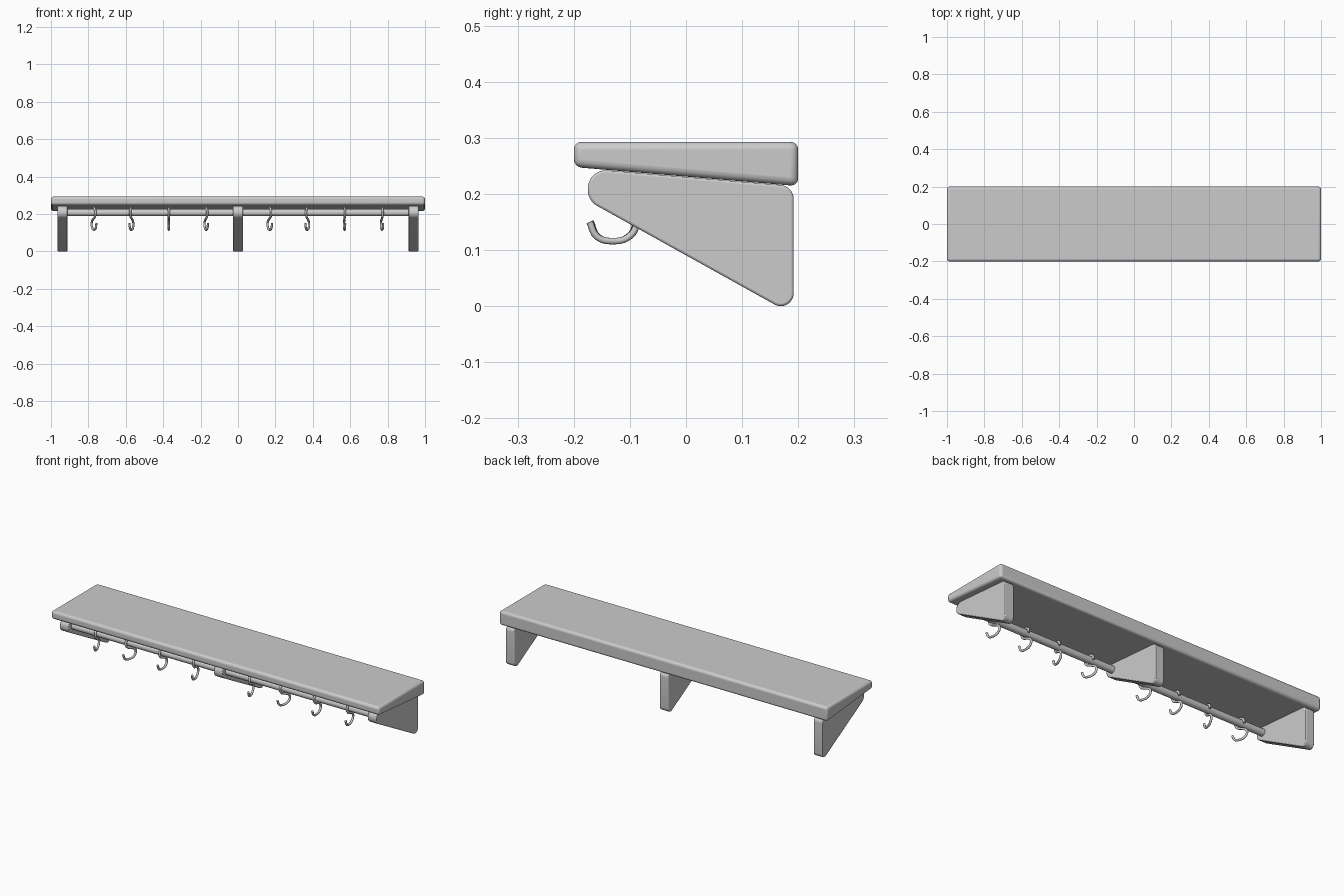
import bpy, math
from mathutils import Vector

if "Cube" in bpy.data.objects:
    bpy.data.objects.remove(bpy.data.objects["Cube"])

ROD_Y, ROD_Z = -0.13, 0.207


def rounded_profile(corners, steps=8):
    """corners: (y, z, radius) -> outline with each corner replaced by an arc"""
    pts = []
    n = len(corners)
    for i, (y, z, r) in enumerate(corners):
        p = Vector((y, z))
        a = (Vector(corners[i - 1][:2]) - p).normalized()
        b = (Vector(corners[(i + 1) % n][:2]) - p).normalized()
        half = a.angle(b) / 2
        centre = p + (a + b).normalized() * (r / math.sin(half))
        start = p + a * (r / math.tan(half)) - centre
        end = p + b * (r / math.tan(half)) - centre
        a0 = math.atan2(start.y, start.x)
        sweep = math.atan2(end.y, end.x) - a0
        sweep = (sweep + math.pi) % (2 * math.pi) - math.pi
        for k in range(steps + 1):
            t = a0 + sweep * k / steps
            pts.append(centre + Vector((math.cos(t), math.sin(t))) * r)
    return pts


def smooth(obj):
    bpy.ops.object.select_all(action='DESELECT')
    obj.select_set(True)
    bpy.context.view_layer.objects.active = obj
    bpy.ops.object.shade_smooth_by_angle(angle=math.radians(40))


def extrude_x(name, outline, x, width, bevel, segments):
    """Extrude a (y, z) outline along x and round its edges"""
    n = len(outline)
    verts = [(s * width / 2, p[0], p[1]) for s in (-1, 1) for p in outline]
    faces = [list(range(n))[::-1], list(range(n, 2 * n))]
    faces += [[i, (i + 1) % n, (i + 1) % n + n, i + n] for i in range(n)]
    mesh = bpy.data.meshes.new(name)
    mesh.from_pydata(verts, [], faces)
    obj = bpy.data.objects.new(name, mesh)
    bpy.context.collection.objects.link(obj)
    obj.location.x = x
    smooth(obj)
    mod = obj.modifiers.new("rounded_edges", 'BEVEL')
    mod.width, mod.segments = bevel, segments
    mod.limit_method = 'ANGLE'
    mod.angle_limit = math.radians(40)
    bpy.ops.object.modifier_apply(modifier=mod.name)
    return obj


# Shelf board: tapered, thicker at the back
extrude_x("shelf_board",
          [(-0.2, 0.248), (0.2, 0.214), (0.2, 0.293), (-0.2, 0.293)],
          0, 2.0, 0.014, 4)

# Three wedge brackets
bracket = rounded_profile([(-0.175, 0.188, 0.032), (0.192, -0.016, 0.023),
                           (0.192, 0.214, 0.025), (-0.175, 0.245, 0.032)])
for side, x in (("left", -0.938), ("middle", 0), ("right", 0.938)):
    extrude_x("bracket_" + side, bracket, x, 0.053, 0.004, 2)

# Hanging rod
bpy.ops.mesh.primitive_cylinder_add(vertices=32, radius=0.019, depth=1.86,
                                    location=(0, ROD_Y, ROD_Z),
                                    rotation=(0, math.pi / 2, 0))
rod = bpy.context.object
rod.name = "hanging_rod"
smooth(rod)

# S-hooks: path as (towards front, height) relative to the rod centre
path = [(-0.025, -0.004), (-0.018, 0.017), (0, 0.025), (0.018, 0.017),
        (0.025, 0), (0.016, -0.021), (-0.012, -0.034), (-0.033, -0.045),
        (-0.041, -0.062), (-0.029, -0.083), (0, -0.091),
        (0.029, -0.083), (0.042, -0.057)]


def make_hook(name, x, yaw):
    curve = bpy.data.curves.new(name, 'CURVE')
    curve.dimensions = '3D'
    curve.bevel_depth = 0.006
    curve.bevel_resolution = 3
    curve.resolution_u = 5
    curve.use_fill_caps = True
    spline = curve.splines.new('BEZIER')
    spline.bezier_points.add(len(path) - 1)
    for bp, (front, height) in zip(spline.bezier_points, path):
        bp.co = (0, -front, height)
        bp.handle_left_type = bp.handle_right_type = 'AUTO'
    obj = bpy.data.objects.new(name, curve)
    bpy.context.collection.objects.link(obj)
    obj.location = (x, ROD_Y, ROD_Z)
    obj.rotation_euler.z = math.radians(yaw)
    bpy.ops.object.select_all(action='DESELECT')
    obj.select_set(True)
    bpy.context.view_layer.objects.active = obj
    bpy.ops.object.convert(target='MESH')
    smooth(bpy.context.object)


xs = [-0.77, -0.57, -0.37, -0.17, 0.17, 0.37, 0.57, 0.77]
yaws = [18, -15, 1, 13, 17, -14, 4, 8]
for i, (x, yaw) in enumerate(zip(xs, yaws)):
    make_hook("hook_%d" % (i + 1), x, yaw)
